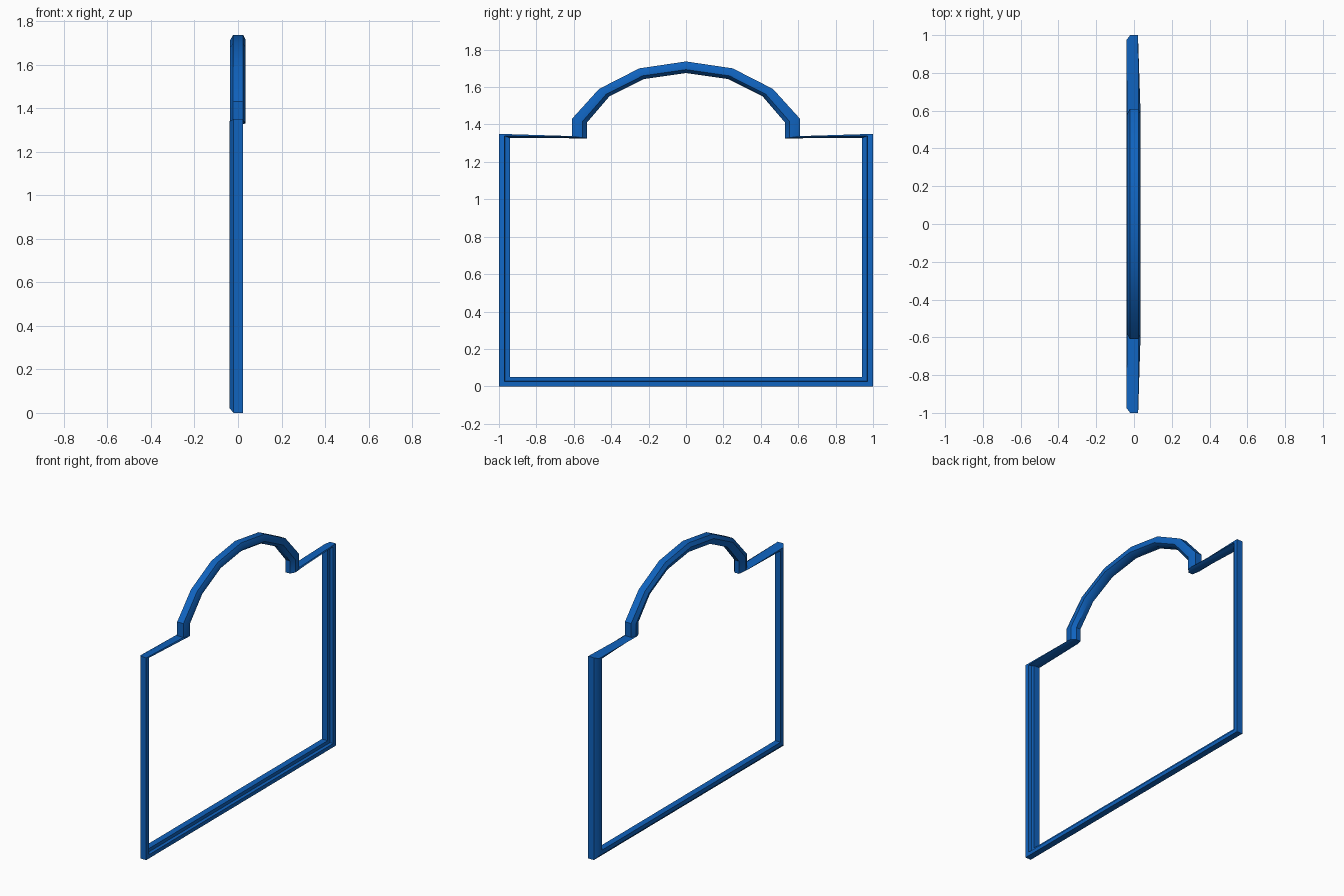
import bpy, bmesh

if "Cube" in bpy.data.objects:
    bpy.data.objects.remove(bpy.data.objects["Cube"])

# one flat colour
blue = bpy.data.materials.new("blue paint")
blue.diffuse_color = (0.005, 0.125, 0.52, 1)
blue.use_nodes = True
blue.node_tree.nodes["Principled BSDF"].inputs["Base Color"].default_value = blue.diffuse_color

# cross-sections: (fraction from outer to inner edge, x)
POST = [(0, .022), (0, -.02), (.45, -.04), (1, -.04), (1, .002), (.55, .002), (.5, .022)]
ARCH = [(0, .024), (0, -.022), (.4, -.037), (1, -.02), (1, .012), (.7, .035), (.35, .035)]

# stations on the +y half: outer (y, z), inner (y, z), section
half = [
    ((1, 0), (.942, .05), POST),
    ((1, 1.35), (.942, 1.328), POST),
    ((.61, 1.338), (.53, 1.326), ARCH),
    ((.61, 1.43), (.53, 1.41), ARCH),
    ((.465, 1.59), (.41, 1.55), ARCH),
    ((.25, 1.70), (.225, 1.643), ARCH),
]
apex = [((0, 1.737), (0, 1.675), ARCH)]
other = [((-o[0], o[1]), (-i[0], i[1]), s) for o, i, s in reversed(half)]
stations = half + apex + other

# sweep the section round the closed arched outline
bm = bmesh.new()
rings = []
for o, i, sec in stations:
    rings.append([bm.verts.new((x, o[0] + (i[0] - o[0]) * t, o[1] + (i[1] - o[1]) * t))
                  for t, x in sec])
n = len(POST)
for k, a in enumerate(rings):
    b = rings[(k + 1) % len(rings)]
    for j in range(n):
        bm.faces.new((a[j], a[(j + 1) % n], b[(j + 1) % n], b[j]))
bmesh.ops.recalc_face_normals(bm, faces=bm.faces[:])
me = bpy.data.meshes.new("arched_frame")
bm.to_mesh(me)
bm.free()
me.materials.append(blue)
frame = bpy.data.objects.new("arched_frame", me)
bpy.context.collection.objects.link(frame)
bpy.context.view_layer.objects.active = frame
frame.select_set(True)
bpy.ops.object.shade_smooth_by_angle(angle=0.7)
